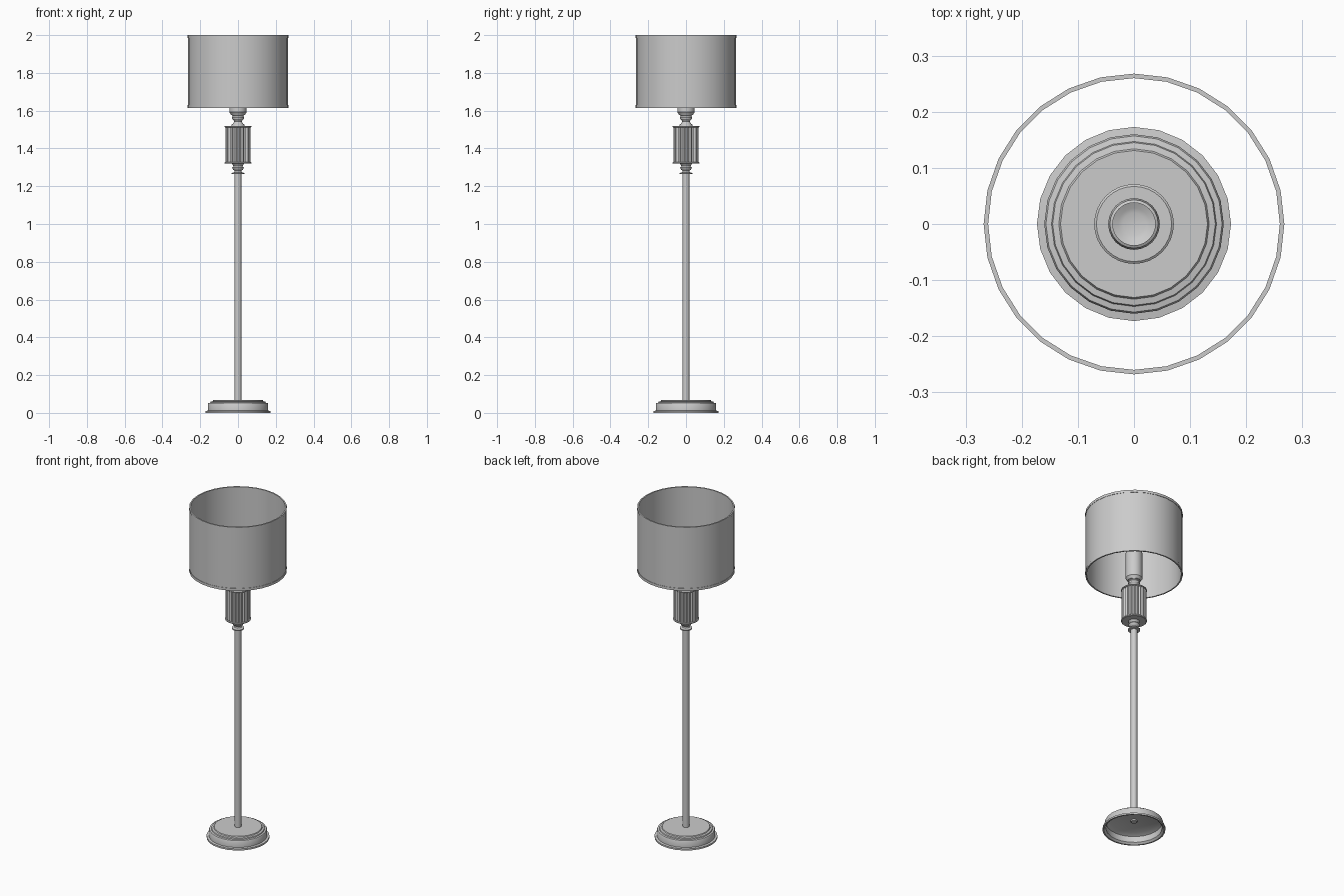
import bpy, bmesh
from math import sin, cos, pi, radians

if "Cube" in bpy.data.objects:
    bpy.data.objects.remove(bpy.data.objects["Cube"])


def finish(name, bm, angle=35):
    bmesh.ops.remove_doubles(bm, verts=bm.verts, dist=1e-6)
    bmesh.ops.recalc_face_normals(bm, faces=bm.faces)
    me = bpy.data.meshes.new(name)
    bm.to_mesh(me)
    bm.free()
    ob = bpy.data.objects.new(name, me)
    bpy.context.collection.objects.link(ob)
    bpy.ops.object.select_all(action='DESELECT')
    ob.select_set(True)
    bpy.context.view_layer.objects.active = ob
    bpy.ops.object.shade_smooth_by_angle(angle=radians(angle))
    return ob


def lathe(name, profile, sides, closed=False):
    """Revolve (radius, z) points around the z axis."""
    bm = bmesh.new()
    pts = profile + profile[:1] if closed else profile
    vs = [bm.verts.new((r, 0, z)) for r, z in pts]
    es = [bm.edges.new(p) for p in zip(vs, vs[1:])]
    bmesh.ops.spin(bm, geom=vs + es, cent=(0, 0, 0), axis=(0, 0, 1),
                   angle=2 * pi, steps=sides, use_merge=False)
    return finish(name, bm)


# Stepped base, hollow underneath
lathe("base", [(0, 0.067), (0.131, 0.067), (0.134, 0.062), (0.145, 0.060),
               (0.147, 0.054), (0.157, 0.052), (0.160, 0.047), (0.160, 0.012),
               (0.173, 0.010), (0.173, 0.0), (0.165, 0.0), (0.154, 0.010),
               (0.154, 0.046), (0.128, 0.058), (0, 0.058)], 24)

# Pole
lathe("pole", [(0, 0.05), (0.018, 0.05), (0.018, 1.27), (0, 1.27)], 24)

# Turned collar below the fluted drum
lathe("lower_collar", [(0, 1.264), (0.034, 1.264), (0.034, 1.270), (0.020, 1.274),
                       (0.018, 1.282), (0.027, 1.288), (0.031, 1.298),
                       (0.024, 1.306), (0.030, 1.318), (0.036, 1.322), (0, 1.322)], 24)

# Drum end caps
for name, z in (("drum_cap_lower", 1.319), ("drum_cap_upper", 1.510)):
    lathe(name, [(0, z), (0.067, z), (0.071, z + 0.003), (0.071, z + 0.007),
                 (0.067, z + 0.010), (0, z + 0.010)], 32)

# Fluted drum: rounded ribs around a cylinder
ribs, radii = 24, (0.061, 0.066, 0.068, 0.066)
bm = bmesh.new()
ring = []
for i in range(ribs * 4):
    a, r = 2 * pi * i / (ribs * 4), radii[i % 4]
    ring.append(bm.verts.new((r * cos(a), r * sin(a), 1.325)))
face = bm.faces.new(ring)
top = bmesh.ops.extrude_face_region(bm, geom=[face])["geom"]
bmesh.ops.translate(bm, vec=(0, 0, 0.19),
                    verts=[g for g in top if isinstance(g, bmesh.types.BMVert)])
finish("fluted_drum", bm, 50)

# Turned neck and lamp socket
lathe("neck", [(0, 1.519), (0.036, 1.519), (0.034, 1.526), (0.026, 1.532),
               (0.020, 1.542), (0.024, 1.550), (0.031, 1.556), (0.033, 1.564),
               (0.028, 1.572), (0.036, 1.580), (0, 1.580)], 24)
lathe("socket", [(0, 1.576), (0.036, 1.576), (0.040, 1.584), (0.046, 1.592),
                 (0.046, 1.750), (0.043, 1.765), (0.038, 1.768), (0.038, 1.750),
                 (0.028, 1.745), (0.020, 1.742), (0, 1.742)], 24)

# Drum shade, open at both ends, with trim bands
lathe("shade", [(0.266, 1.617), (0.266, 1.998), (0.261, 1.998), (0.261, 1.617)], 28, True)
for name, z in (("shade_trim_lower", 1.615), ("shade_trim_upper", 1.985)):
    lathe(name, [(0.268, z), (0.268, z + 0.015), (0.260, z + 0.015), (0.260, z)], 28, True)
